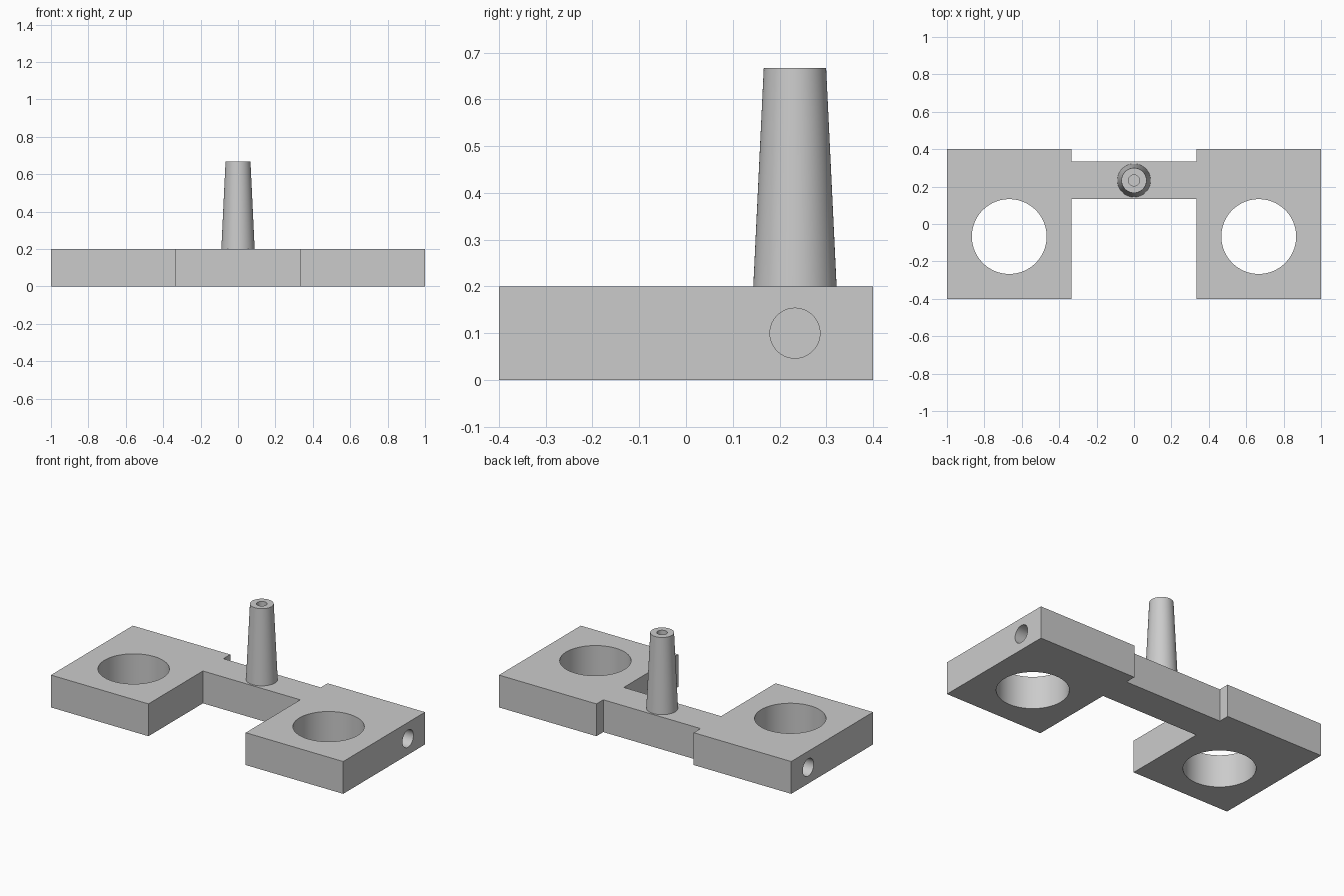
import bpy, bmesh, math
from mathutils import Matrix

cube = bpy.data.objects.get("Cube")
if cube:
    bpy.data.objects.remove(cube, do_unlink=True)

grey = bpy.data.materials.new("light grey")
grey.use_nodes = True
colour = (0.6, 0.6, 0.6, 1)
grey.diffuse_color = colour
grey.node_tree.nodes["Principled BSDF"].inputs["Base Color"].default_value = colour

THICK = 0.2      # plate thickness
INNER = 0.333    # inner edge of each end block
PEG_Y = 0.233    # centre line of bridge, peg and end bores


def add_object(name, bm):
    bmesh.ops.recalc_face_normals(bm, faces=bm.faces)
    mesh = bpy.data.meshes.new(name)
    bm.to_mesh(mesh)
    bm.free()
    mesh.materials.append(grey)
    obj = bpy.data.objects.new(name, mesh)
    bpy.context.collection.objects.link(obj)
    return obj


def cone(name, centre, r_low, r_high, length, turn=None, sides=64):
    bm = bmesh.new()
    matrix = Matrix.Translation(centre) @ (turn or Matrix())
    bmesh.ops.create_cone(bm, cap_ends=True, segments=sides, radius1=r_low,
                          radius2=r_high, depth=length, matrix=matrix)
    return add_object(name, bm)


def combine(target, tool, operation):
    mod = target.modifiers.new(operation.lower(), 'BOOLEAN')
    mod.operation = operation
    mod.solver = 'EXACT'
    mod.object = tool
    bpy.context.view_layer.objects.active = target
    bpy.ops.object.modifier_apply(modifier=mod.name)
    bpy.data.objects.remove(tool, do_unlink=True)


# Plate: two end blocks joined by a narrow bridge, drawn as one outline
half = [(INNER, 0.133), (INNER, -0.4), (1, -0.4), (1, 0.4),
        (INNER, 0.4), (INNER, 0.333)]
outline = half + [(-x, y) for x, y in reversed(half)]
bm = bmesh.new()
face = bm.faces.new([bm.verts.new((x, y, 0)) for x, y in outline])
grown = bmesh.ops.extrude_face_region(bm, geom=[face])["geom"]
bmesh.ops.translate(bm, vec=(0, 0, THICK),
                    verts=[v for v in grown if isinstance(v, bmesh.types.BMVert)])
plate = add_object("bracket_plate", bm)

# Tapered peg, sunk slightly into the bridge
PEG_LOW, PEG_HIGH = 0.15, 0.667
peg = cone("peg", (0, PEG_Y, (PEG_LOW + PEG_HIGH) / 2), 0.0915, 0.0667,
           PEG_HIGH - PEG_LOW)
combine(plate, peg, 'UNION')

# Large through holes and blind bores in the block ends
sideways = Matrix.Rotation(math.pi / 2, 4, 'Y')
for side in (-1, 1):
    combine(plate, cone("ring_cutter", (side * 0.667, -0.067, THICK / 2),
                        0.2, 0.2, 0.4, sides=96), 'DIFFERENCE')
    combine(plate, cone("bore_cutter", (side, PEG_Y, THICK / 2),
                        0.0535, 0.0535, 0.667, sideways), 'DIFFERENCE')

# Blind hole in the peg tip
combine(plate, cone("tip_cutter", (0, PEG_Y, PEG_HIGH), 0.03, 0.03, 0.6),
        'DIFFERENCE')

# Smooth the round walls, keep the edges sharp
bpy.ops.object.select_all(action='DESELECT')
plate.select_set(True)
bpy.context.view_layer.objects.active = plate
bpy.ops.object.shade_smooth_by_angle(angle=math.radians(30))
